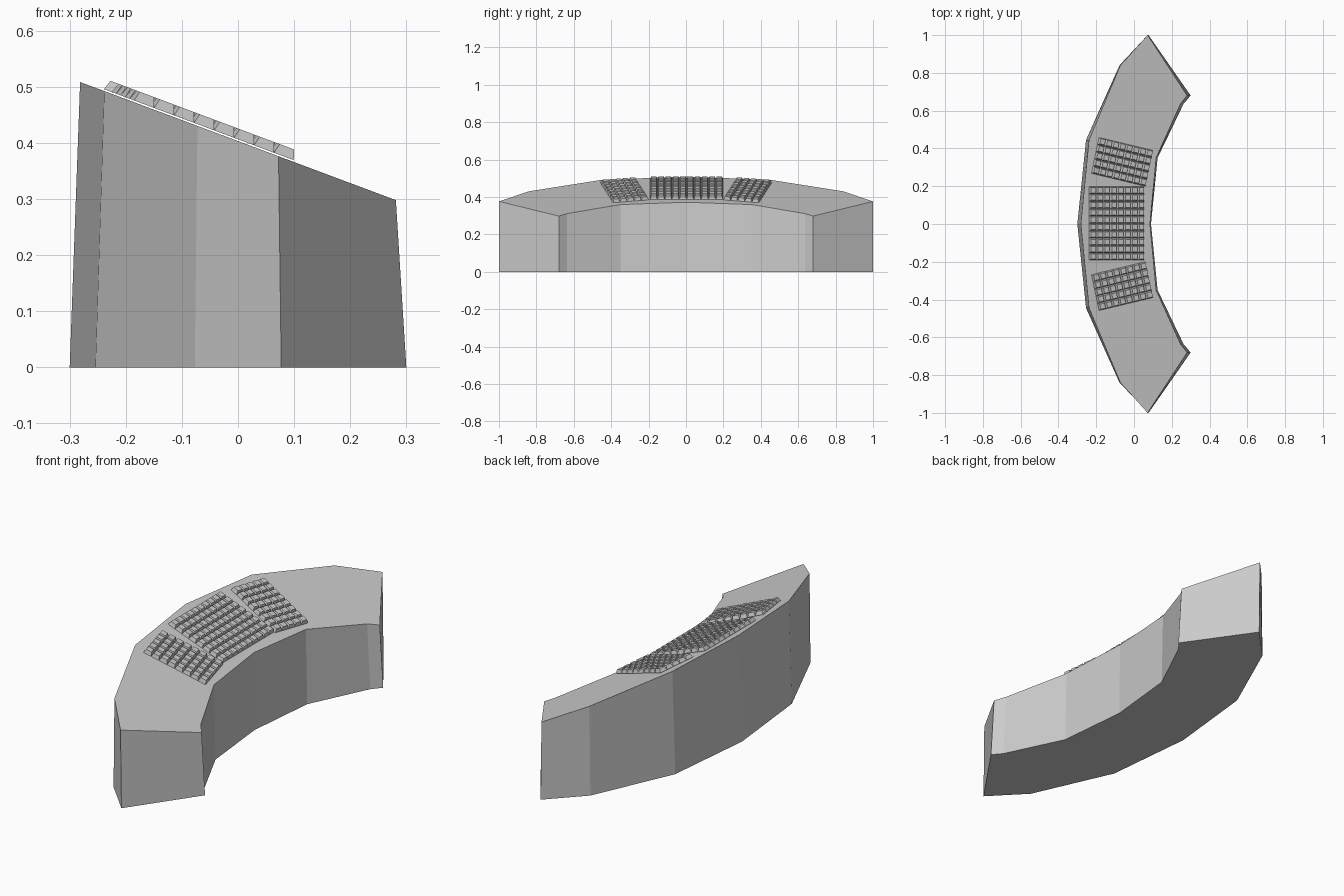
import bpy, bmesh, math
from mathutils import Matrix, Vector

if "Cube" in bpy.data.objects:
    bpy.data.objects.remove(bpy.data.objects["Cube"])

SLOPE = 0.374
TILT = math.atan(SLOPE)


def top_z(x):
    return 0.508 - SLOPE * (x + 0.28)


def finish(bm, name):
    bmesh.ops.recalc_face_normals(bm, faces=bm.faces[:])
    me = bpy.data.meshes.new(name)
    bm.to_mesh(me)
    bm.free()
    ob = bpy.data.objects.new(name, me)
    bpy.context.collection.objects.link(ob)
    return ob


# Curved desk body: half outline mirrored in y, sides leaning in, sloped top
outer = [(-0.30, 0), (-0.254, 0.445), (-0.077, 0.84), (0.077, 1.0)]
inner = [(0.30, 0.68), (0.262, 0.635), (0.125, 0.35), (0.09, 0)]
half = outer + inner
outline = half + [(x, -y) for x, y in reversed(half) if y > 0]
bm = bmesh.new()
low = [bm.verts.new((x, y, 0)) for x, y in outline]
high = [bm.verts.new((x * 0.938, y, top_z(x * 0.938))) for x, y in outline]
n = len(outline)
for i in range(n):
    j = (i + 1) % n
    bm.faces.new((low[i], low[j], high[j], high[i]))
bm.faces.new(low)
bm.faces.new(high)
finish(bm, "desk_body")


# Key panels: grids of tapered keys lying on the sloped top
def key_panel(name, cx, cy, cols, turn, rows=8, pitch=0.039, h=0.018, inset=0.0055):
    bm = bmesh.new()
    place = (Matrix.Translation((cx, cy, top_z(cx)))
             @ Matrix.Rotation(TILT, 4, 'Y') @ Matrix.Rotation(turn, 4, 'Z'))
    for r in range(rows):
        for c in range(cols):
            pos = Vector(((r - (rows - 1) / 2) * pitch,
                          (c - (cols - 1) / 2) * pitch, 0.003 + h / 2))
            key = bmesh.ops.create_cube(bm, size=1)["verts"]
            for v in key:
                w = pitch - 0.0006 - (2 * inset if v.co.z > 0 else 0)
                v.co = place @ (pos + Vector((v.co.x * w, v.co.y * w, v.co.z * h)))
    finish(bm, name)


key_panel("centre_keys", -0.094, 0.003, 10, 0)
for side, s in (("left", -1), ("right", 1)):
    key_panel(side + "_keys", -0.064, s * 0.329, 5, -s * math.radians(12.7))
